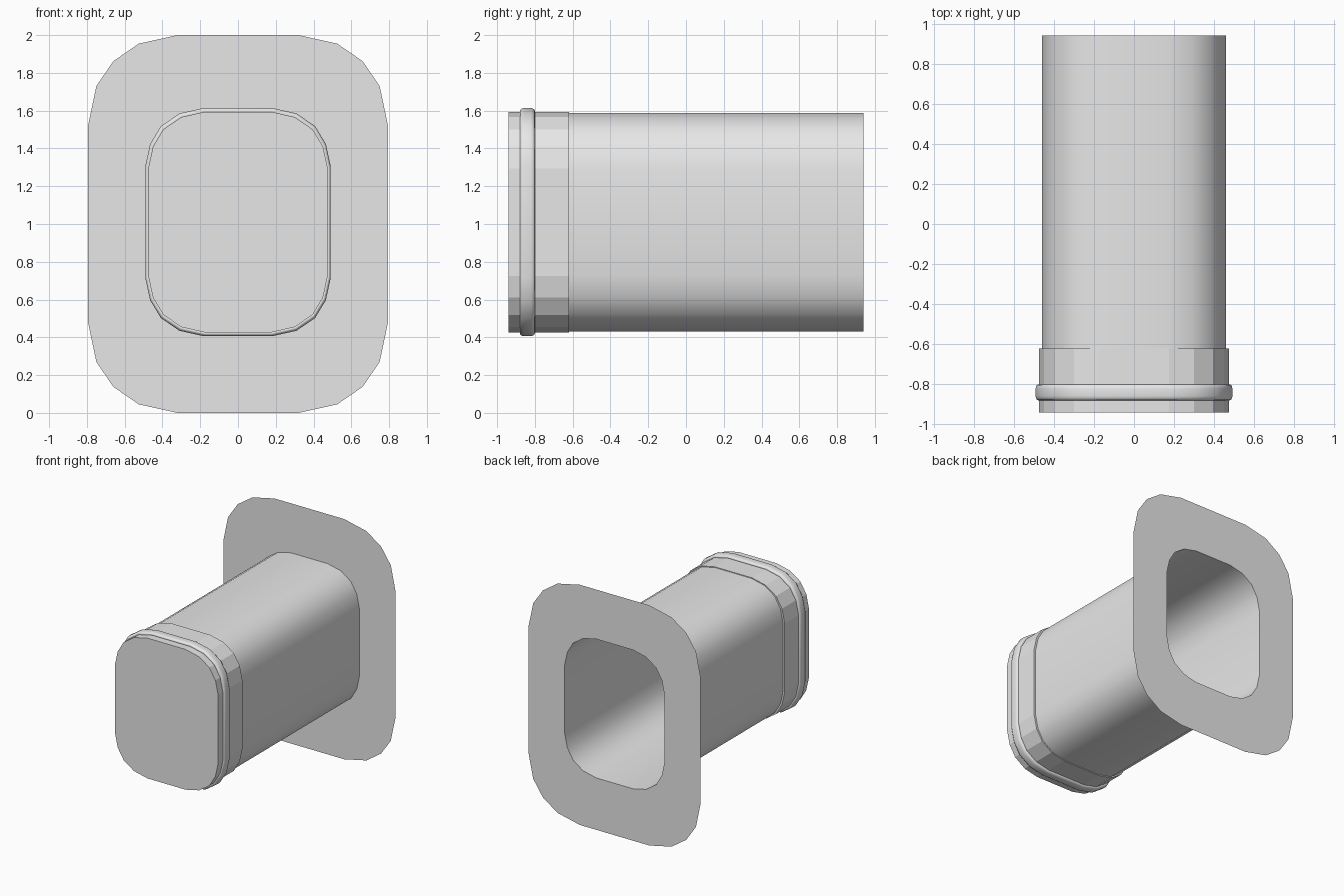
import bpy, bmesh

if "Cube" in bpy.data.objects:
    bpy.data.objects.remove(bpy.data.objects["Cube"])

CZ = 1.01  # height of the tube axis

grey = bpy.data.materials.new("light_grey")
grey.diffuse_color = (0.8, 0.8, 0.8, 1)
grey.use_nodes = True
grey.node_tree.nodes["Principled BSDF"].inputs["Base Color"].default_value = grey.diffuse_color

# One quadrant of each rounded-rectangle outline, as (x, z) from the centre
DUCT = [(0.175, 0.584), (0.30, 0.556), (0.395, 0.491), (0.45, 0.40), (0.475, 0.285)]
PLATE = [(0.32, 1.0), (0.525, 0.955), (0.66, 0.862), (0.75, 0.73), (0.793, 0.525)]


def outline(quad, y, w=None, h=None, cz=CZ):
    """Mirror a quadrant into a full 20-point loop, scaled to half sizes w, h."""
    sx = w / quad[-1][0] if w else 1
    sz = h / quad[0][1] if h else 1
    q = [(x * sx, z * sz) for x, z in quad]
    pts = q + [(x, -z) for x, z in reversed(q)]
    pts += [(-x, z) for x, z in reversed(pts)]
    return [(x, y, cz + z) for x, z in pts]


def loft(name, loops, smooth=False, cap=False):
    """Join successive loops with quads; optionally fill the first loop."""
    bm = bmesh.new()
    rings = [[bm.verts.new(p) for p in loop] for loop in loops]
    n = len(rings[0])
    for a, b in zip(rings, rings[1:]):
        for i in range(n):
            j = (i + 1) % n
            bm.faces.new((a[i], b[i], b[j], a[j]))
    if cap:
        bm.faces.new(rings[0])
    bmesh.ops.recalc_face_normals(bm, faces=bm.faces)
    for f in bm.faces:
        f.smooth = smooth
    mesh = bpy.data.meshes.new(name)
    bm.to_mesh(mesh)
    bm.free()
    mesh.materials.append(grey)
    ob = bpy.data.objects.new(name, mesh)
    bpy.context.collection.objects.link(ob)
    return ob


# Long smooth tube, open at the back
TW, TH = 0.46, 0.578
loft("tube", [outline(DUCT, y, TW, TH) for y in (-0.62, 0.94)], smooth=True)

# Faceted end cap: closed front, side band, small step in to the tube
loft("end_cap", [outline(DUCT, -0.94), outline(DUCT, -0.62),
                 outline(DUCT, -0.62, TW, TH)], cap=True)

# Rounded bead around the end cap
bead = [(-0.875, -0.004), (-0.88, 0.004), (-0.877, 0.012), (-0.868, 0.018),
        (-0.858, 0.02), (-0.822, 0.02), (-0.812, 0.018), (-0.803, 0.012),
        (-0.80, 0.004), (-0.805, -0.004)]
loft("bead", [outline(DUCT, y, 0.475 + d * 0.8, 0.584 + d) for y, d in bead], smooth=True)

# Flat back flange with the tube opening in it
loft("flange", [outline(PLATE, 0.94, cz=1.0), outline(DUCT, 0.94, TW, TH)])
